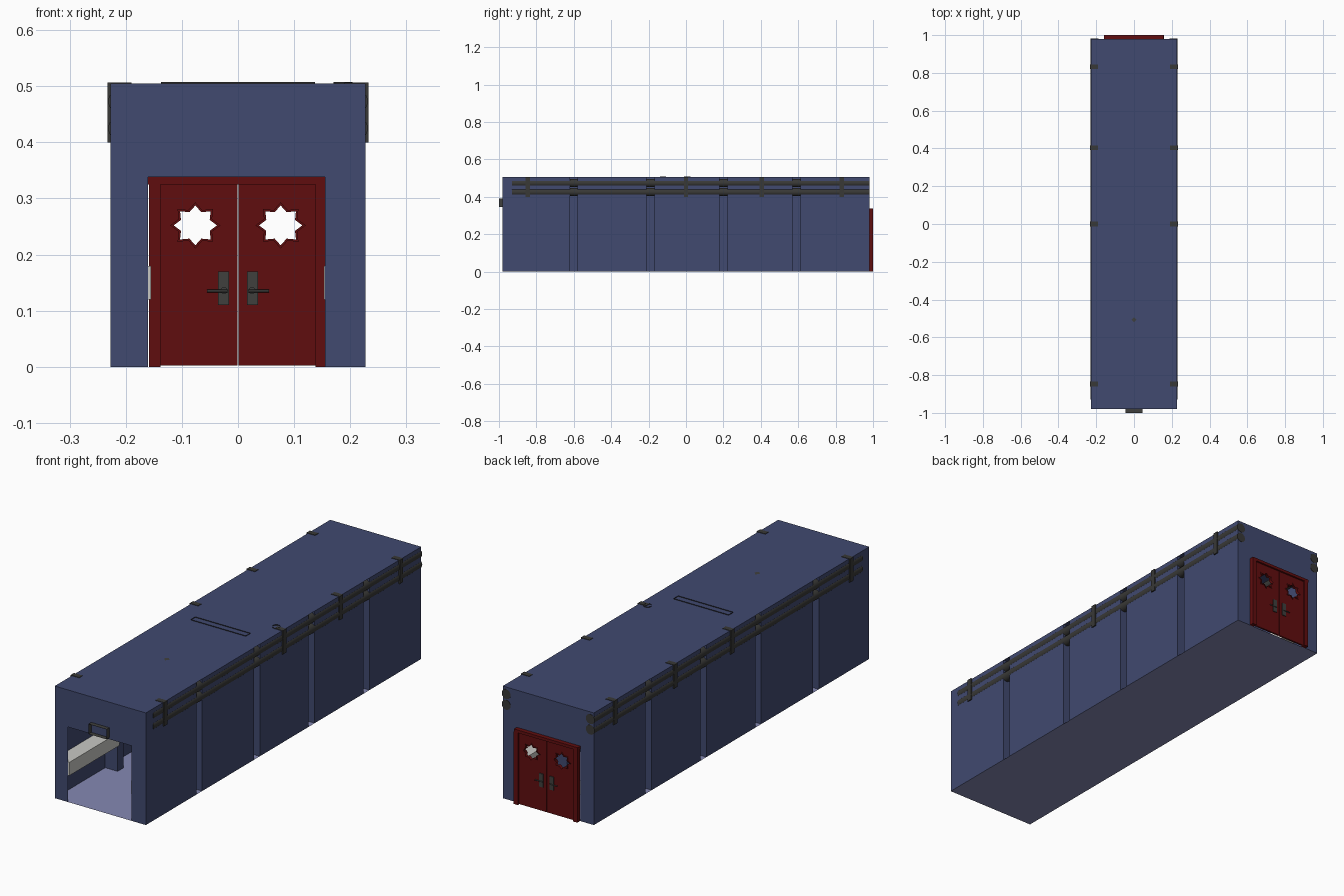
import bpy, bmesh, math
from mathutils import Matrix

if "Cube" in bpy.data.objects:
    bpy.data.objects.remove(bpy.data.objects["Cube"])

def material(name, rgb):
    m = bpy.data.materials.new(name)
    m.diffuse_color = (*rgb, 1)
    m.use_nodes = True
    m.node_tree.nodes["Principled BSDF"].inputs["Base Color"].default_value = m.diffuse_color
    return m

BLUE = material("wall_blue", (0.052, 0.067, 0.162))
RED = material("door_red", (0.118, 0.0042, 0.0046))
GREY = material("metal_grey", (0.051, 0.051, 0.048))
DARK = material("pipe_grey", (0.040, 0.040, 0.037))
PURPLE = material("floor_purple", (0.235, 0.25, 0.45))
WHITE = material("rail_white", (0.58, 0.58, 0.55))

W, L, H = 0.227, 0.98, 0.505
PILLARS = [-0.6, -0.19, 0.2, 0.59]
PIL_X, PIL_HALF = 0.165, 0.021

def link(name, mesh, mat):
    mesh.materials.clear()
    mesh.materials.append(mat)
    ob = bpy.data.objects.new(name, mesh)
    bpy.context.collection.objects.link(ob)
    return ob

def from_bm(name, bm, mat):
    me = bpy.data.meshes.new(name)
    bm.to_mesh(me)
    bm.free()
    return link(name, me, mat)

def box(name, x0, x1, y0, y1, z0, z1, mat):
    bm = bmesh.new()
    bmesh.ops.create_cube(bm, size=1)
    for v in bm.verts:
        v.co = ((x0 + x1) / 2 + v.co.x * (x1 - x0),
                (y0 + y1) / 2 + v.co.y * (y1 - y0),
                (z0 + z1) / 2 + v.co.z * (z1 - z0))
    return from_bm(name, bm, mat)

def sheet(name, pts, mat):
    bm = bmesh.new()
    bm.faces.new([bm.verts.new(p) for p in pts])
    return from_bm(name, bm, mat)

def strip(name, path, z0, z1, mat, closed=False):
    """Upright sheet following a plan path."""
    bm = bmesh.new()
    lo = [bm.verts.new((x, y, z0)) for x, y in path]
    hi = [bm.verts.new((x, y, z1)) for x, y in path]
    n = len(path)
    for i in range(n if closed else n - 1):
        j = (i + 1) % n
        bm.faces.new((lo[i], lo[j], hi[j], hi[i]))
    return from_bm(name, bm, mat)

def rod(name, r, length, centre, axis, mat, sides=16):
    bm = bmesh.new()
    rot = Matrix.Rotation(math.pi / 2, 4, axis)
    bmesh.ops.create_cone(bm, cap_ends=True, segments=sides, radius1=r, radius2=r,
                          depth=length, matrix=Matrix.Translation(centre) @ rot)
    for f in bm.faces:
        f.smooth = len(f.verts) == 4
    for e in bm.edges:
        e.smooth = all(len(f.verts) == 4 for f in e.link_faces)
    return from_bm(name, bm, mat)

def plate(name, outlines, y0, y1, mat):
    """Upright plate in x-z with holes, made from a filled curve."""
    cu = bpy.data.curves.new(name, 'CURVE')
    cu.dimensions = '2D'
    cu.fill_mode = 'BOTH'
    cu.extrude = (y1 - y0) / 2
    for pts in outlines:
        sp = cu.splines.new('POLY')
        sp.points.add(len(pts) - 1)
        for p, (x, z) in zip(sp.points, pts):
            p.co = (x, z, 0, 1)
        sp.use_cyclic_u = True
    tmp = bpy.data.objects.new(name + "_curve", cu)
    bpy.context.collection.objects.link(tmp)
    dg = bpy.context.evaluated_depsgraph_get()
    me = bpy.data.meshes.new_from_object(tmp.evaluated_get(dg))
    bpy.data.objects.remove(tmp)
    me.transform(Matrix.Translation((0, (y0 + y1) / 2, 0)) @ Matrix.Rotation(math.pi / 2, 4, 'X'))
    return link(name, me, mat)

def star(cx, cz, scale=1):
    pts = []
    for i in range(16):
        r = (0.039 if i % 2 == 0 else 0.028) * scale
        a = math.pi * i / 8
        pts.append((cx + r * math.cos(a), cz + 0.92 * r * math.sin(a)))
    return pts

# floor, roof and end walls with doorways
sheet("floor", [(-W, -L, 0), (W, -L, 0), (W, L, 0), (-W, L, 0)], PURPLE)
sheet("roof", [(-W, -L, H), (W, -L, H), (W, L, H), (-W, L, H)], BLUE)
for name, y in (("front_wall", -L), ("back_wall", L)):
    sheet(name, [(-W, y, 0), (-0.16, y, 0), (-0.16, y, 0.338), (0.155, y, 0.338),
                 (0.155, y, 0), (W, y, 0), (W, y, H), (-W, y, H)], BLUE)

for side, s in (("left", -1), ("right", 1)):
    # side wall folded inward into pillars
    path = [(s * W, -L)]
    for p in PILLARS:
        a, b = p - PIL_HALF, p + PIL_HALF
        path += [(s * W, a), (s * PIL_X, a), (s * PIL_X, b), (s * W, b)]
    path.append((s * W, L))
    strip(side + "_wall", path, 0, H, BLUE)
    # bumper rail between the pillars
    stops = [-L] + [p + d for p in PILLARS for d in (-PIL_HALF, PIL_HALF)] + [L]
    inner = 0.155 if s < 0 else 0.153
    for i in range(0, len(stops), 2):
        xs = sorted((s * inner, s * (W - 0.002)))
        box(side + "_rail", *xs, stops[i] + 0.001, stops[i + 1] - 0.001, 0.12, 0.18, WHITE)
    # pipes and their brackets, showing through the wall
    for z in (0.473, 0.425):
        rod(side + "_pipe", 0.022, 1.911, (s * 0.2095, 0.0255, z), 'X', DARK)
    for y in (-0.847, 0.0, 0.404, 0.832):
        xs = sorted((s * 0.19, s * 0.2325))
        box(side + "_pipe_bracket", *xs, y - 0.012, y + 0.012, 0.40, 0.507, DARK)

# double door with star windows and levers
box("door_header", -0.16, 0.157, 0.98, 1.0, 0.325, 0.338, RED)
for side, s in (("left", -1), ("right", 1)):
    xs = sorted((s * 0.138, s * 0.1585))
    box(side + "_door_post", *xs, 0.98, 1.0, 0, 0.325, RED)
    x0, x1 = sorted((s * 0.001, s * 0.138))
    leaf = [(x0, 0.002), (x1, 0.002), (x1, 0.325), (x0, 0.325)]
    cx, cz = s * 0.076, 0.252
    plate(side + "_door", [leaf, star(cx, cz)], 0.984, 0.992, RED)
    plate(side + "_window_rim", [star(cx, cz, 1.15), star(cx, cz, 0.99)], 0.981, 0.995, RED)
    for y0, y1, yl in ((0.980, 0.984, 0.975), (0.992, 0.996, 0.9965)):
        xs = sorted((s * 0.016, s * 0.036))
        box(side + "_handle_plate", *xs, y0, y1, 0.11, 0.17, GREY)
        rod(side + "_handle_knob", 0.006, abs(yl - (y0 + y1) / 2) * 2, (s * 0.025, (y0 + y1) / 2, 0.136), 'X', GREY, 12)
        rod(side + "_handle_lever", 0.0025, 0.036, (s * 0.037, yl, 0.135), 'Y', GREY, 8)

# open box frame over the front doorway
bm = bmesh.new()
ring = [(-0.045, 0.345), (0.045, 0.345), (0.045, 0.39), (-0.045, 0.39)]
fr = [bm.verts.new((x, -1.0, z)) for x, z in ring]
bk = [bm.verts.new((x, -0.98, z)) for x, z in ring]
for i in range(4):
    j = (i + 1) % 4
    bm.faces.new((fr[i], fr[j], bk[j], bk[i]))
from_bm("doorway_sign_frame", bm, GREY)

# ceiling fittings whose rims show through the roof
strip("ceiling_lamp", [(-0.137, -0.14), (0.137, -0.14), (0.137, -0.108), (-0.137, -0.108)],
      0.485, 0.508, DARK, True)
strip("ceiling_ring", [(0.187 + 0.017 * math.cos(a * math.pi / 8), 0.006 + 0.017 * math.sin(a * math.pi / 8))
                       for a in range(16)], 0.48, 0.508, DARK, True)
sheet("ceiling_stud", [(0.014, -0.507, 0.506), (0, -0.493, 0.506),
                       (-0.014, -0.507, 0.506), (0, -0.521, 0.506)], GREY)
